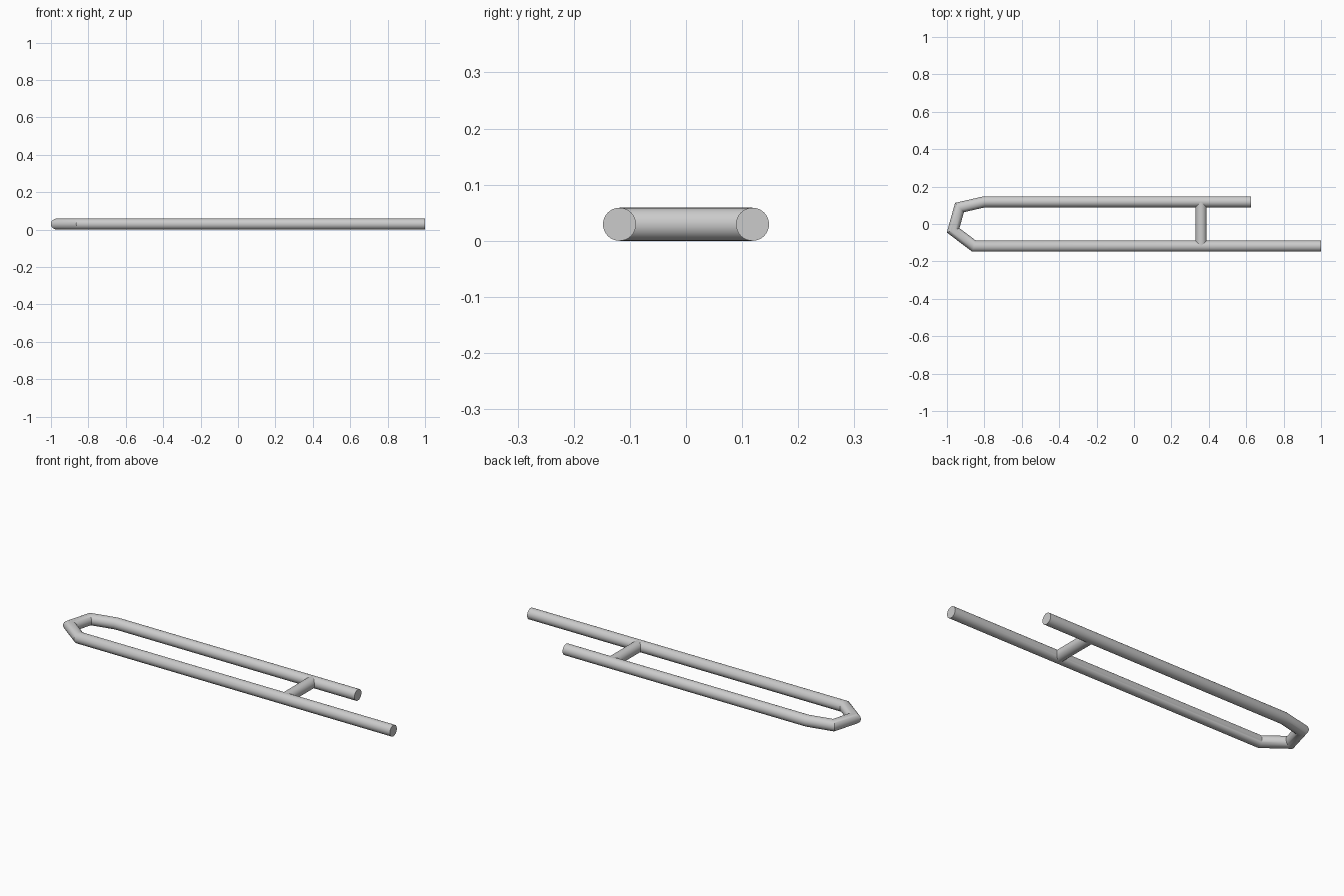
import bpy, bmesh, math
from mathutils import Vector

if "Cube" in bpy.data.objects:
    bpy.data.objects.remove(bpy.data.objects["Cube"])

R = 0.0295      # tube radius
SIDES = 32
Y = 0.1185      # half spacing of the long rails


def tube(name, pts):
    """Sweep a circle along a flat path with mitred corners."""
    pts = [Vector((x, y, R)) for x, y in pts]
    up = Vector((0, 0, 1))
    dirs = [(b - a).normalized() for a, b in zip(pts, pts[1:])]
    bm = bmesh.new()
    rings = []
    for i, p in enumerate(pts):
        d0, d1 = dirs[max(i - 1, 0)], dirs[min(i, len(dirs) - 1)]
        n0, n1 = up.cross(d0), up.cross(d1)
        side = (n0 + n1).normalized()
        side /= side.dot(n0)
        rings.append([bm.verts.new(p + R * (math.cos(a) * side + math.sin(a) * up))
                      for a in (2 * math.pi * k / SIDES for k in range(SIDES))])
    for a, b in zip(rings, rings[1:]):
        for k in range(SIDES):
            j = (k + 1) % SIDES
            bm.faces.new((a[k], a[j], b[j], b[k]))
    bm.faces.new(rings[0])
    bm.faces.new(rings[-1])
    bmesh.ops.recalc_face_normals(bm, faces=bm.faces)
    me = bpy.data.meshes.new(name)
    bm.to_mesh(me)
    bm.free()
    ob = bpy.data.objects.new(name, me)
    bpy.context.collection.objects.link(ob)
    bpy.ops.object.select_all(action='DESELECT')
    ob.select_set(True)
    bpy.context.view_layer.objects.active = ob
    bpy.ops.object.shade_smooth_by_angle(angle=math.radians(30))
    return ob


# Long bent rail: short arm, angled nose, long arm
tube("bent_rail", [(0.625, Y), (-0.80, Y), (-0.933, 0.088),
                   (-0.967, -0.034), (-0.855, -Y), (1.0, -Y)])

# Cross bar joining the two arms
tube("cross_bar", [(0.359, -Y + 0.004), (0.359, Y - 0.004)])
